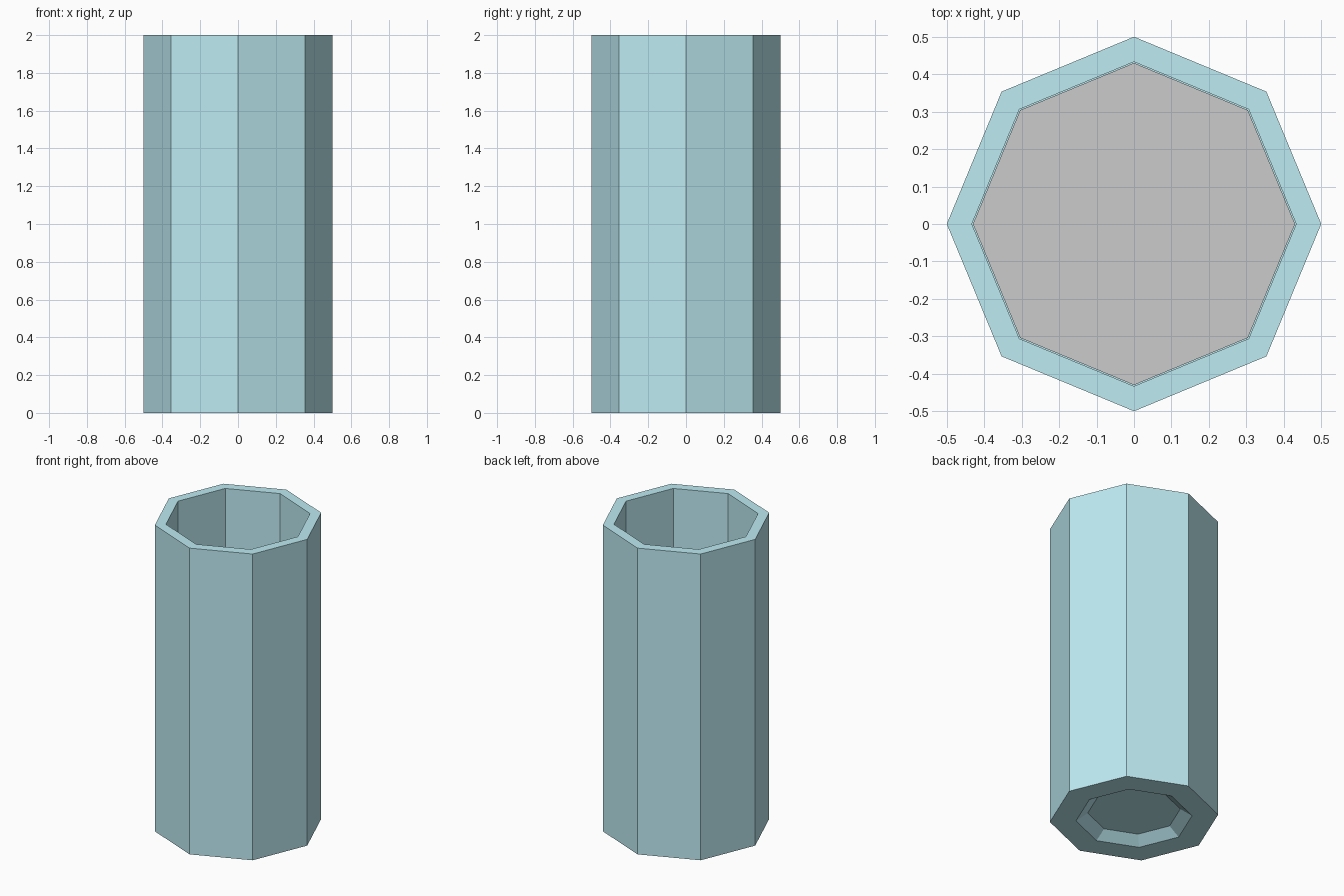
import bpy, bmesh, math

if "Cube" in bpy.data.objects:
    bpy.data.objects.remove(bpy.data.objects["Cube"])

SIDES = 8


def make_object(name, bm, material=None):
    bmesh.ops.recalc_face_normals(bm, faces=bm.faces)
    mesh = bpy.data.meshes.new(name)
    bm.to_mesh(mesh)
    bm.free()
    obj = bpy.data.objects.new(name, mesh)
    bpy.context.collection.objects.link(obj)
    if material:
        mesh.materials.append(material)
    return obj


def lathe(profile):
    """Stack octagonal rings from (radius, z) pairs and cap both ends."""
    bm = bmesh.new()
    rings = []
    for r, z in profile:
        rings.append([bm.verts.new((r * math.cos(i * math.tau / SIDES),
                                    r * math.sin(i * math.tau / SIDES), z))
                      for i in range(SIDES)])
    for a, b in zip(rings, rings[1:]):
        for i in range(SIDES):
            j = (i + 1) % SIDES
            bm.faces.new((a[i], a[j], b[j], b[i]))
    bm.faces.new(rings[0])
    bm.faces.new(rings[-1])
    return bm


glass = bpy.data.materials.new("pale_teal")
glass.diffuse_color = (0.51, 0.83, 0.89, 1)
glass.use_nodes = True
glass.node_tree.nodes["Principled BSDF"].inputs["Base Color"].default_value = glass.diffuse_color

# Cup shell: recessed underside, outer wall, rim, inner wall, inner floor
make_object("cup_shell", lathe([
    (0.275, 0.05), (0.345, 0.0), (0.5, 0.0), (0.5, 2.0),
    (0.433, 2.0), (0.433, 0.1)]), glass)

# Grey disc lying on the inner floor
disc = bmesh.new()
bmesh.ops.create_circle(disc, cap_ends=True, segments=SIDES, radius=0.43)
for face in disc.faces:
    if face.normal.z < 0:
        face.normal_flip()
bmesh.ops.translate(disc, verts=disc.verts, vec=(0, 0, 0.106))
base = make_object("inner_base", disc)
if base.data.polygons[0].normal.z < 0:
    base.data.flip_normals()
